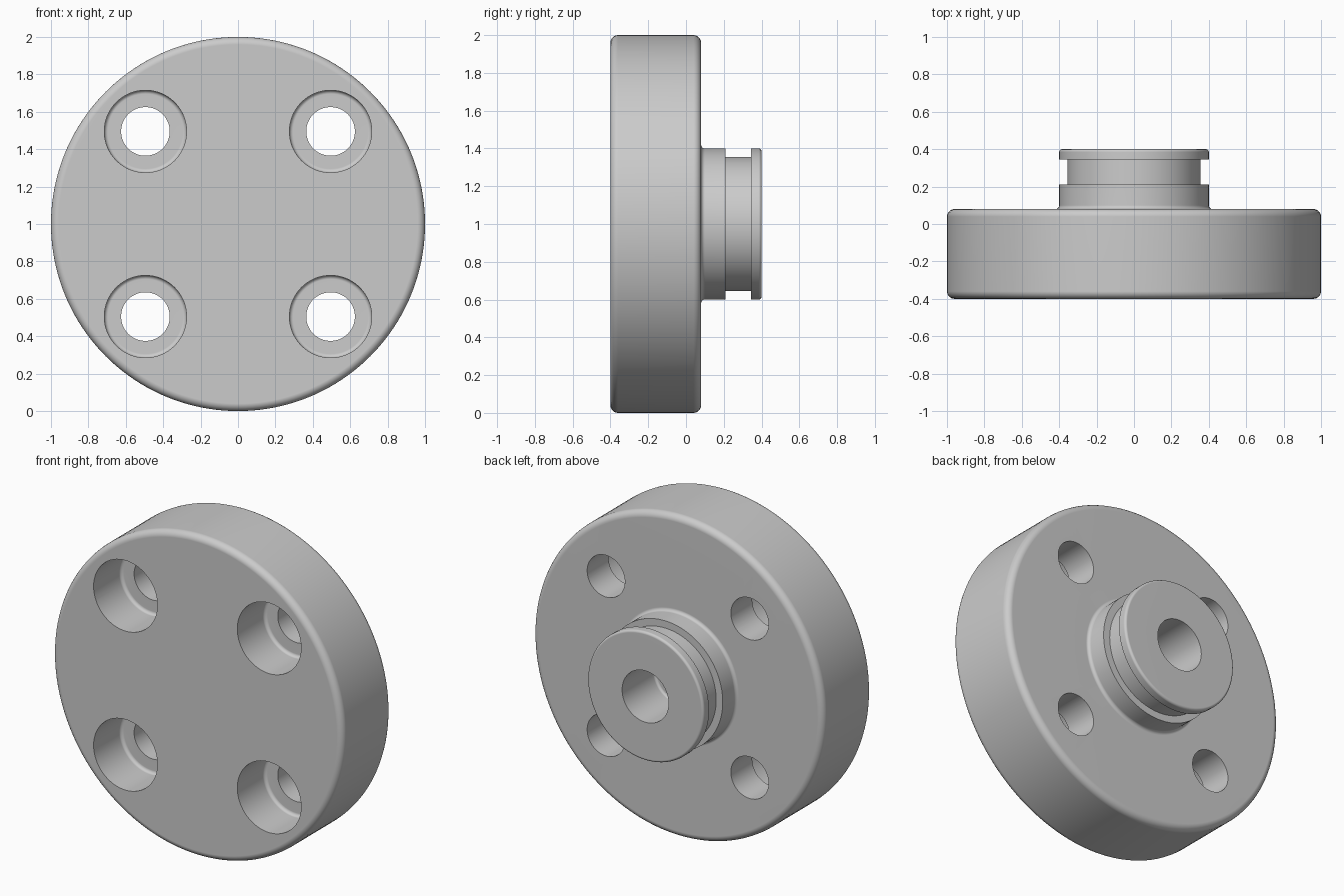
import bpy, bmesh
from math import sin, cos, pi, radians

if "Cube" in bpy.data.objects:
    bpy.data.objects.remove(bpy.data.objects["Cube"])

CZ = 1.0  # height of the flange axis


def arc(y, r, rad, a0, a1, n=5):
    """Fillet points in (y, r) around a centre, angles in degrees."""
    return [(y + rad * cos(radians(a0 + (a1 - a0) * i / n)),
             r + rad * sin(radians(a0 + (a1 - a0) * i / n))) for i in range(n + 1)]


def lathe(name, profile, cx, cz, seg):
    """Revolve an open (y, r) profile around the y direction; ends are on the axis."""
    bm = bmesh.new()
    rings = []
    for y, r in profile:
        if r < 1e-6:
            rings.append([bm.verts.new((cx, y, cz))])
        else:
            rings.append([bm.verts.new((cx + r * cos(2 * pi * i / seg), y,
                                        cz + r * sin(2 * pi * i / seg))) for i in range(seg)])
    # Flat end caps, then quads between rings
    for ring, pole in ((rings[1], rings[0]), (rings[-2], rings[-1])):
        bm.verts.remove(pole[0])
        bm.faces.new(ring)
    body = rings[1:-1]
    for a, b in zip(body, body[1:]):
        for i in range(seg):
            j = (i + 1) % seg
            bm.faces.new((a[i], a[j], b[j], b[i]))
    bmesh.ops.recalc_face_normals(bm, faces=bm.faces[:])
    me = bpy.data.meshes.new(name)
    bm.to_mesh(me)
    bm.free()
    ob = bpy.data.objects.new(name, me)
    bpy.context.collection.objects.link(ob)
    return ob


# Flange disc, grooved boss and blind centre bore in one turned profile
F, B, f, s = -0.40, 0.08, 0.04, 0.015
profile = [(F, 0)]
profile += arc(F + f, 1 - f, f, 180, 90)            # front rim
profile += arc(B - f, 1 - f, f, 90, 0)              # back rim
profile += arc(B + 0.02, 0.42, 0.02, 180, 270)      # boss root fillet
profile += [(0.21, 0.40), (0.21, 0.355), (0.345, 0.355), (0.345, 0.40)]  # ring groove
profile += arc(0.40 - s, 0.40 - s, s, 90, 0)        # boss end
profile += [(0.40, 0.16)]
profile += arc(0.08 + s, 0.16 - s, s, 90, 180)      # bore floor
profile += [(0.08, 0)]
flange = lathe("flange", profile, 0, CZ, 160)

# Counterbored bolt holes
FLOOR = -0.13
hole = [(-0.5, 0), (-0.5, 0.22)]
hole += arc(FLOOR - 0.02, 0.20, 0.02, 90, 0)
hole += [(FLOOR, 0.13), (0.2, 0.13), (0.2, 0)]
bpy.context.view_layer.objects.active = flange
flange.select_set(True)
for sx in (-1, 1):
    for sz in (-1, 1):
        cutter = lathe("bolt_hole_cutter", hole, sx * 0.495, CZ + sz * 0.495, 64)
        cutter.hide_render = True
        mod = flange.modifiers.new("bolt_hole", 'BOOLEAN')
        mod.operation = 'DIFFERENCE'
        mod.solver = 'EXACT'
        mod.object = cutter
        bpy.ops.object.modifier_apply(modifier=mod.name)
        bpy.data.objects.remove(cutter, do_unlink=True)

# Smooth round surfaces, crisp edges, flat faces kept flat
bpy.ops.object.shade_smooth_by_angle(angle=radians(30))
wn = flange.modifiers.new("flat_faces", 'WEIGHTED_NORMAL')
wn.keep_sharp = True
